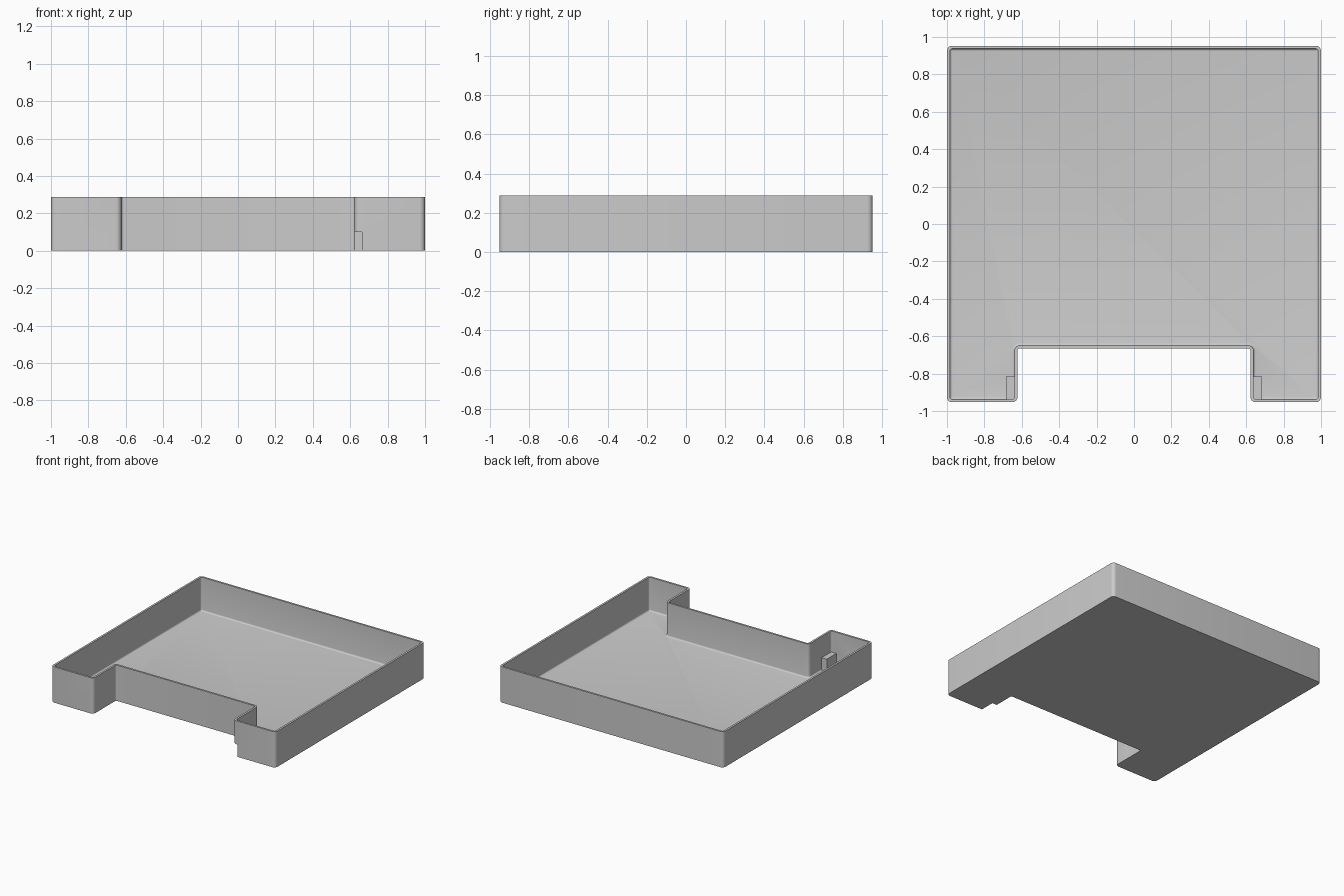
import bpy, bmesh, math
from mathutils import Vector

cube = bpy.data.objects.get("Cube")
if cube:
    bpy.data.objects.remove(cube, do_unlink=True)

HEIGHT, WALL, FLOOR, COVE = 0.288, 0.016, 0.016, 0.012
X, Y, NOTCH_X, NOTCH_Y = 1.0, 0.953, 0.623, -0.665
SEGS = 6

grey = bpy.data.materials.new("light grey")
grey.use_nodes = True
colour = (0.6, 0.6, 0.6, 1)
grey.diffuse_color = colour
grey.node_tree.nodes["Principled BSDF"].inputs["Base Color"].default_value = colour


def outline(inset):
    """Rounded notched outline, counter-clockwise, moved inward by inset."""
    half = [(NOTCH_X, NOTCH_Y), (NOTCH_X, -Y), (X, -Y), (X, Y)]
    corners = [Vector(p) for p in half] + [Vector((-x, y)) for x, y in reversed(half)]
    points = []
    for i, corner in enumerate(corners):
        a = (corner - corners[i - 1]).normalized()
        b = (corners[(i + 1) % len(corners)] - corner).normalized()
        turn = 1 if a.cross(b) > 0 else -1
        radius = max(0.028 - inset, 0.003) if turn > 0 else 0.012 + inset
        centre = corner + (b - a) * (radius + turn * inset)
        for k in range(SEGS + 1):
            t = k / SEGS * math.pi / 2
            points.append(centre + (a * math.sin(t) - b * math.cos(t)) * radius)
    return points


def add_object(name, bm):
    bmesh.ops.recalc_face_normals(bm, faces=bm.faces)
    mesh = bpy.data.meshes.new(name)
    bm.to_mesh(mesh)
    bm.free()
    mesh.materials.append(grey)
    obj = bpy.data.objects.new(name, mesh)
    bpy.context.collection.objects.link(obj)
    return obj


def side_boxes(name, low, high):
    """A pair of mirrored boxes, used as a boolean helper."""
    bm = bmesh.new()
    for side in (1, -1):
        for v in bmesh.ops.create_cube(bm, size=1)["verts"]:
            v.co = Vector([low[i] if v.co[i] < 0 else high[i] for i in range(3)])
            v.co.x *= side
    obj = add_object(name, bm)
    obj.hide_render = True
    return obj


# Tray shell: outer wall, rim, inner wall and coved floor
rings = [(0, 0), (0, HEIGHT), (WALL, HEIGHT)]
for k in range(5):
    t = k / 4 * math.pi / 2
    rings.append((WALL + COVE * (1 - math.cos(t)), FLOOR + COVE * (1 - math.sin(t))))
bm = bmesh.new()
loops = [[bm.verts.new((p.x, p.y, z)) for p in outline(inset)] for inset, z in rings]
count = len(loops[0])
for low, high in zip(loops, loops[1:]):
    for i in range(count):
        j = (i + 1) % count
        bm.faces.new((low[i], low[j], high[j], high[i]))
bm.faces.new(loops[0])
bm.faces.new(loops[-1])
tray = add_object("tray", bm)

# Latch pockets: a small housing inside each front lobe, hollowed from outside
housing = side_boxes("latch_housing", (0.631, -0.942, 0.005), (0.685, -0.815, 0.118))
pocket = side_boxes("latch_pocket_cutter", (0.58, -1.1, -0.1), (0.664, -0.833, 0.1))
for operation, helper in (("UNION", housing), ("DIFFERENCE", pocket)):
    mod = tray.modifiers.new(helper.name, "BOOLEAN")
    mod.operation, mod.solver, mod.object = operation, "EXACT", helper

# Apply the cuts and smooth only the rounded corners
bpy.context.view_layer.objects.active = tray
tray.select_set(True)
for mod in list(tray.modifiers):
    bpy.ops.object.modifier_apply(modifier=mod.name)
for helper in (housing, pocket):
    bpy.data.objects.remove(helper, do_unlink=True)
bpy.ops.object.shade_smooth_by_angle(angle=math.radians(30))
